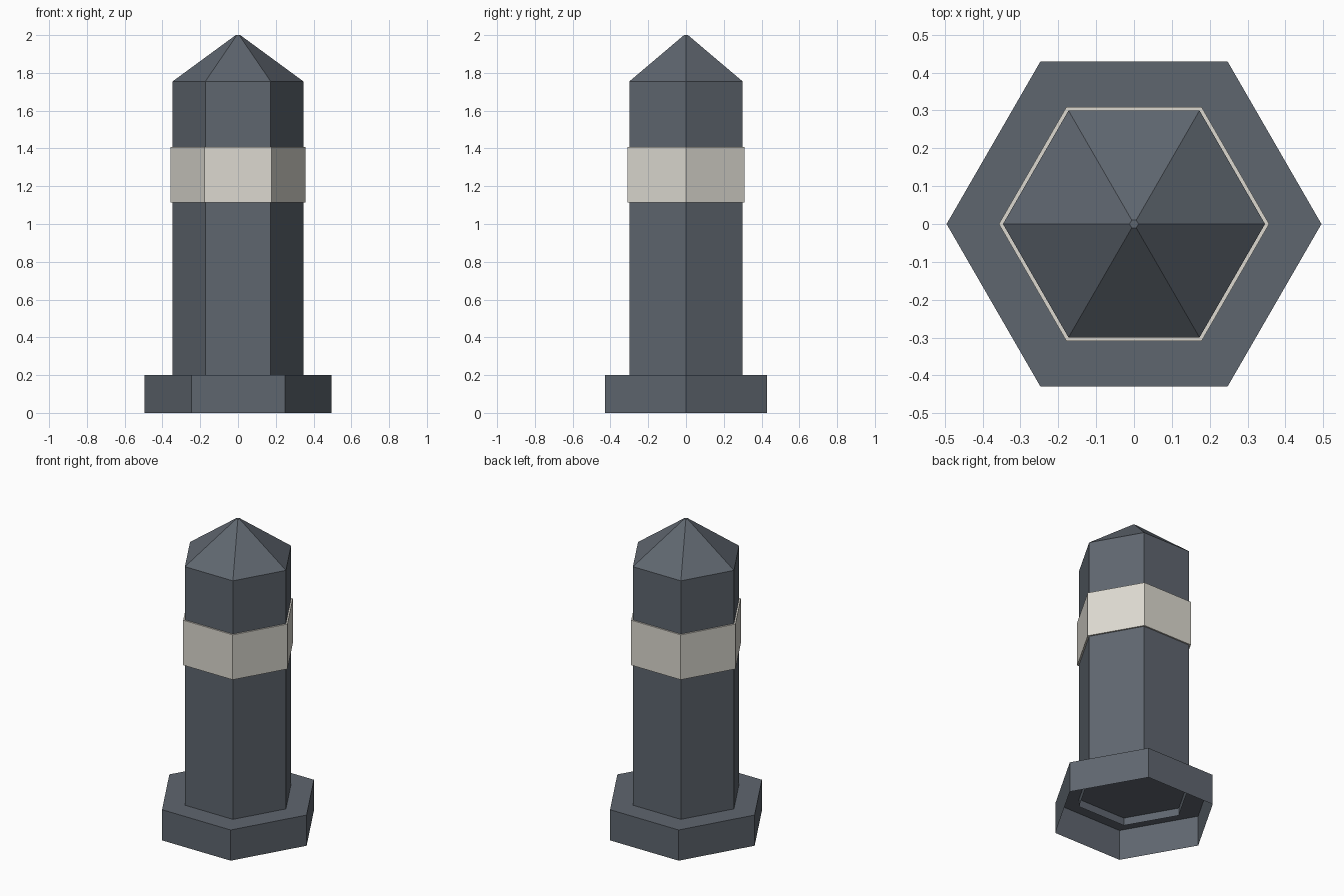
import bpy, bmesh
from math import cos, sin, tau

SIDES = 6

cube = bpy.data.objects.get("Cube")
if cube:
    bpy.data.objects.remove(cube, do_unlink=True)


def make_material(name, colour):
    mat = bpy.data.materials.new(name)
    mat.use_nodes = True
    mat.diffuse_color = colour
    mat.node_tree.nodes["Principled BSDF"].inputs["Base Color"].default_value = colour
    return mat


def hex_part(name, mat, rings, cap_bottom=False, cap_top=False, closed=False):
    """Stack hexagonal rings of (radius, height) and skin them into flat walls."""
    bm = bmesh.new()
    loops = [[bm.verts.new((r * cos(tau * i / SIDES), r * sin(tau * i / SIDES), z))
              for i in range(SIDES)] for r, z in rings]
    pairs = list(zip(loops, loops[1:]))
    if closed:
        pairs.append((loops[-1], loops[0]))
    for low, high in pairs:
        for i in range(SIDES):
            j = (i + 1) % SIDES
            bm.faces.new((low[i], low[j], high[j], high[i]))
    if cap_bottom:
        bm.faces.new(loops[0][::-1])
    if cap_top:
        bm.faces.new(loops[-1])
    mesh = bpy.data.meshes.new(name)
    bm.to_mesh(mesh)
    bm.free()
    mesh.materials.append(mat)
    obj = bpy.data.objects.new(name, mesh)
    bpy.context.collection.objects.link(obj)
    return obj


slate = make_material("slate_grey", (0.114, 0.133, 0.159, 1))
cream = make_material("pale_cream", (0.716, 0.694, 0.631, 1))

BODY, BAND, FOOT = 0.346, 0.357, 0.495

# Foot plate, open underneath
hex_part("foot", slate, [(FOOT, 0), (FOOT, 0.2)], cap_top=True)

# Shaft, reaching slightly into the hollow foot
hex_part("shaft", slate, [(BODY, 0.15), (BODY, 1.755)])

# Pointed cap with a tiny flat tip
hex_part("pointed_cap", slate, [(BODY, 1.755), (0.012, 2.0)], cap_top=True)

# Pale collar wrapped round the shaft
hex_part("band", cream,
         [(BODY, 1.115), (BAND, 1.115), (BAND, 1.408), (BODY, 1.408)], closed=True)
